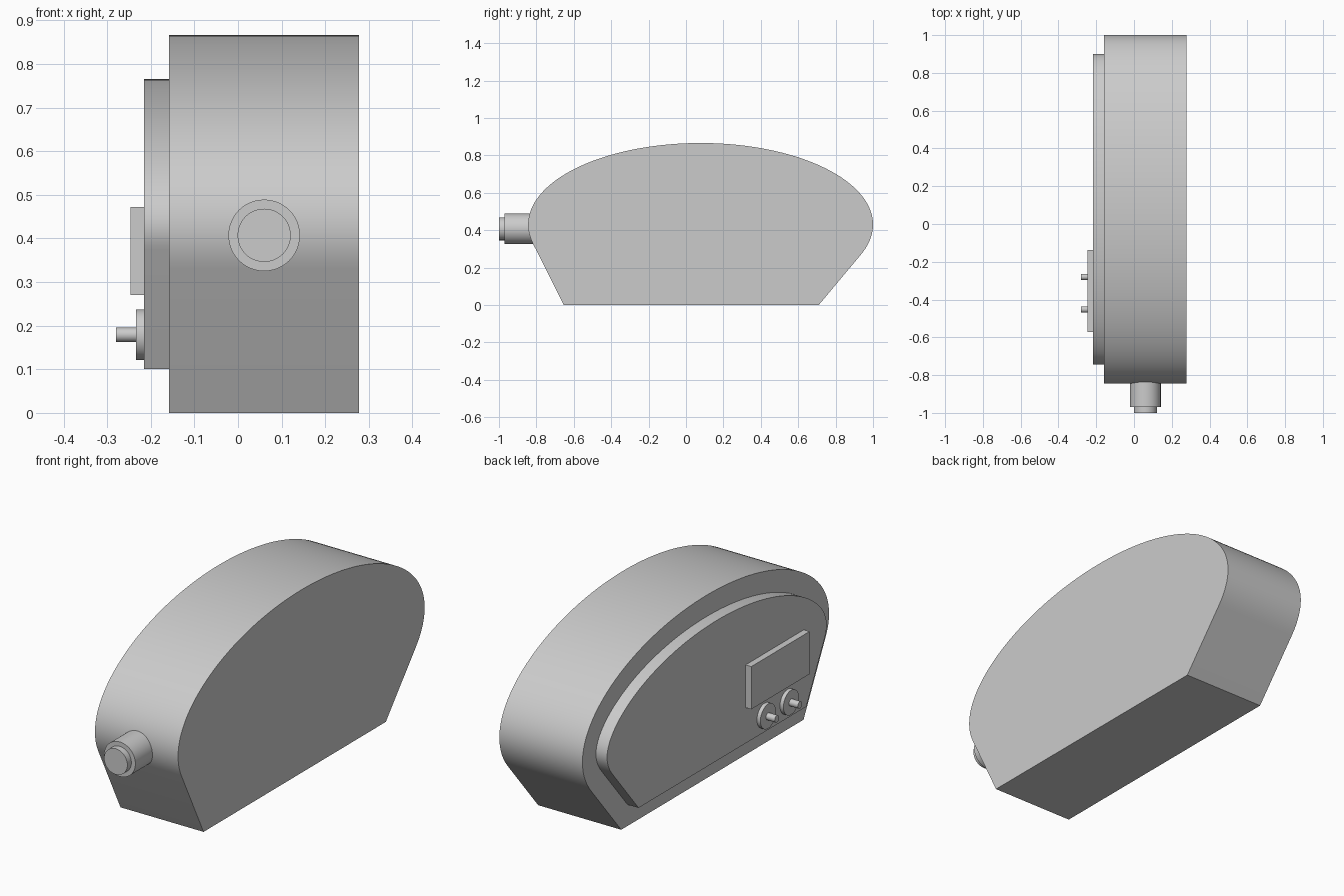
import bpy, bmesh
from math import sin, cos, asin, pi, radians
from mathutils import Vector, Matrix

if "Cube" in bpy.data.objects:
    bpy.data.objects.remove(bpy.data.objects["Cube"])


def finish(bm, name):
    bmesh.ops.recalc_face_normals(bm, faces=bm.faces)
    mesh = bpy.data.meshes.new(name)
    bm.to_mesh(mesh)
    bm.free()
    ob = bpy.data.objects.new(name, mesh)
    bpy.context.collection.objects.link(ob)
    bpy.ops.object.select_all(action='DESELECT')
    ob.select_set(True)
    bpy.context.view_layer.objects.active = ob
    bpy.ops.object.shade_smooth_by_angle(angle=radians(30))
    return ob


def prism(name, profile, x0, x1):
    """Extrude a y-z profile along x."""
    bm = bmesh.new()
    face = bm.faces.new([bm.verts.new((x0, p.x, p.y)) for p in profile])
    ext = bmesh.ops.extrude_face_region(bm, geom=[face], use_keep_orig=True)
    moved = [g for g in ext['geom'] if isinstance(g, bmesh.types.BMVert)]
    bmesh.ops.translate(bm, verts=moved, vec=(x1 - x0, 0, 0))
    return finish(bm, name)


def cylinder(name, start, end, radius, segments=48):
    a, b = Vector(start), Vector(end)
    rot = (b - a).to_track_quat('Z', 'Y').to_matrix().to_4x4()
    bm = bmesh.new()
    bmesh.ops.create_cone(bm, cap_ends=True, segments=segments, radius1=radius,
                          radius2=radius, depth=(b - a).length,
                          matrix=Matrix.Translation((a + b) / 2) @ rot)
    return finish(bm, name)


def inset(profile, d):
    """Mitred inward offset of a counter-clockwise profile."""
    out = []
    n = len(profile)
    for i, p in enumerate(profile):
        e0 = (p - profile[i - 1]).normalized()
        e1 = (profile[(i + 1) % n] - p).normalized()
        n0, n1 = Vector((-e0.y, e0.x)), Vector((-e1.y, e1.x))
        out.append(p + (n0 + n1) * (d / (1 + n0.dot(n1))))
    return out


# Case outline: elliptical dome running tangentially into tapered legs
CY, CZ, A, B = 0.078, 0.43, 0.922, 0.436
t0 = asin((0.27 - CZ) / B)
t1 = pi - asin((0.33 - CZ) / B)
STEPS = 96
outline = [Vector((-0.653, 0)), Vector((0.71, 0))]
for i in range(STEPS + 1):
    t = t0 + (t1 - t0) * i / STEPS
    outline.append(Vector((CY + A * cos(t), CZ + B * sin(t))))

# Case and raised face plate
prism("case", outline, -0.158, 0.277)
prism("face_plate", inset(outline, 0.101), -0.216, -0.15)

# Display panel
panel = [Vector(p) for p in ((-0.572, 0.27), (-0.137, 0.27),
                             (-0.137, 0.472), (-0.572, 0.472))]
prism("display_panel", panel, -0.246, -0.21)

# Two small dials with stems
for i, y in enumerate((-0.28, -0.452), 1):
    cylinder(f"dial_base_{i}", (-0.21, y, 0.179), (-0.234, y, 0.179), 0.058)
    cylinder(f"dial_stem_{i}", (-0.225, y, 0.179), (-0.28, y, 0.179), 0.0165, 32)

# Side knob with stepped cap
cylinder("side_knob", (0.06, -0.80, 0.407), (0.06, -0.97, 0.407), 0.082)
cylinder("side_knob_cap", (0.06, -0.96, 0.407), (0.06, -1.0, 0.407), 0.061)
